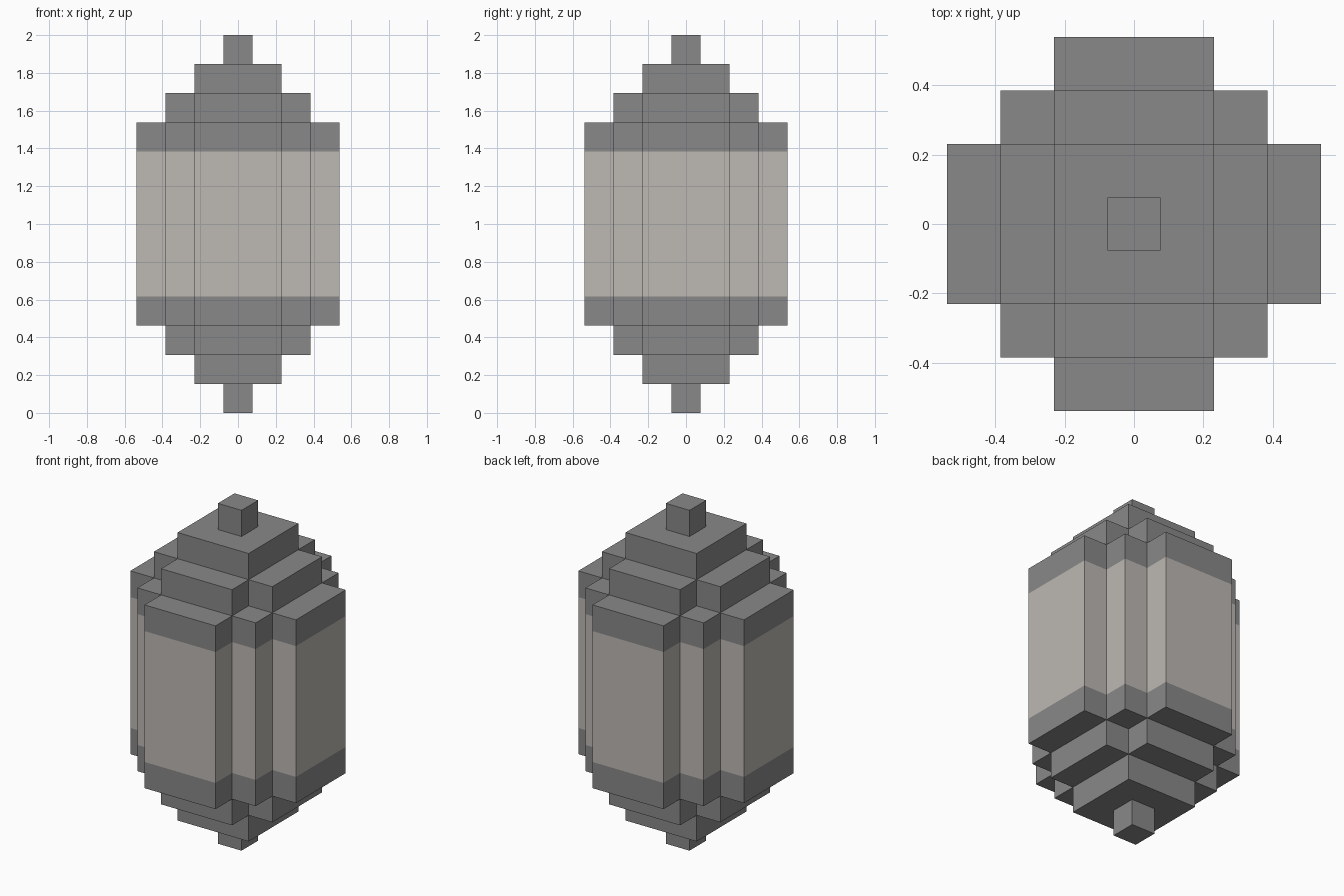
import bpy
import bmesh

U = 2 / 13  # one block; the model is thirteen blocks tall

if "Cube" in bpy.data.objects:
    bpy.data.objects.remove(bpy.data.objects["Cube"])


def make_material(name, rgb):
    mat = bpy.data.materials.new(name)
    mat.use_nodes = True
    mat.diffuse_color = (*rgb, 1)
    mat.node_tree.nodes["Principled BSDF"].inputs["Base Color"].default_value = (*rgb, 1)
    return mat


dark = make_material("dark grey", (0.25, 0.25, 0.25))
pale = make_material("pale warm grey", (0.51, 0.48, 0.45))


def quarter_turns(points):
    """Repeat a quarter of an outline around the centre."""
    outline = []
    for _ in range(4):
        outline += points
        points = [(-y, x) for x, y in points]
    return outline


def stack(name, quarter, levels, pale_band=None):
    """Raise an outline through the given block levels as one closed solid."""
    bm = bmesh.new()
    outline = quarter_turns(quarter)
    rings = [[bm.verts.new((x * U, y * U, z * U)) for x, y in outline] for z in levels]
    count = len(outline)
    for band, (low, high) in enumerate(zip(rings, rings[1:])):
        for i in range(count):
            j = (i + 1) % count
            side = bm.faces.new((low[i], low[j], high[j], high[i]))
            side.material_index = int(band == pale_band)
    bm.faces.new(rings[0][::-1])
    bm.faces.new(rings[-1])
    mesh = bpy.data.meshes.new(name)
    bm.to_mesh(mesh)
    bm.free()
    mesh.materials.append(dark)
    mesh.materials.append(pale)
    obj = bpy.data.objects.new(name, mesh)
    bpy.context.collection.objects.link(obj)


# Body with a pale middle between dark rims
body = [(3.5, -1.5), (3.5, 1.5), (2.5, 1.5), (2.5, 2.5), (1.5, 2.5)]
stack("body", body, (3, 4, 9, 10), pale_band=1)

# Stepped tiers, mirrored above and below the body
tiers = {
    "tip": [(0.5, 0.5)],
    "square_tier": [(1.5, 1.5)],
    "cross_tier": [(2.5, -1.5), (2.5, 1.5), (1.5, 1.5)],
}
for level, (name, quarter) in enumerate(tiers.items()):
    stack("lower_" + name, quarter, (level, level + 1))
    stack("upper_" + name, quarter, (12 - level, 13 - level))
